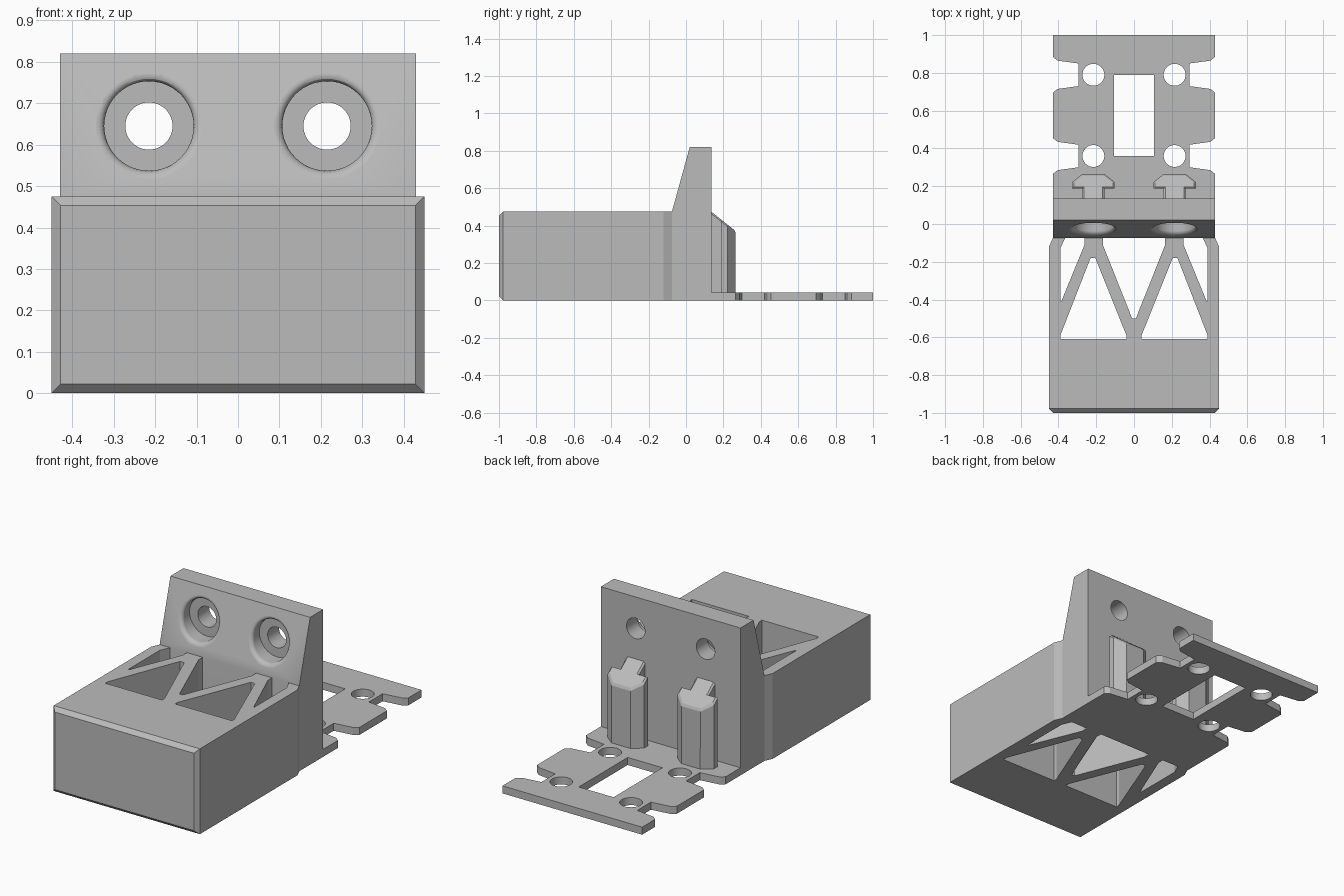
import bpy
import bmesh
import math
from mathutils import Vector

old = bpy.data.objects.get("Cube")
if old:
    bpy.data.objects.remove(old, do_unlink=True)

grey = bpy.data.materials.new("light_grey")
grey.use_nodes = True
COLOUR = (0.5, 0.5, 0.5, 1)
grey.diffuse_color = COLOUR
grey.node_tree.nodes["Principled BSDF"].inputs["Base Color"].default_value = COLOUR

HOLE_X, HOLE_Z = 0.215, 0.645


def finish(bm, name):
    bmesh.ops.recalc_face_normals(bm, faces=bm.faces)
    mesh = bpy.data.meshes.new(name)
    bm.to_mesh(mesh)
    bm.free()
    mesh.materials.append(grey)
    obj = bpy.data.objects.new(name, mesh)
    bpy.context.collection.objects.link(obj)
    return obj


def prism(points, start, end, axis="Z"):
    """Extrude a closed outline along Z, or a (y, z) outline along X."""
    bm = bmesh.new()
    place = (lambda a, b: (a, b, start)) if axis == "Z" else (lambda a, b: (start, a, b))
    face = bm.faces.new([bm.verts.new(place(a, b)) for a, b in points])
    step = Vector((0, 0, end - start)) if axis == "Z" else Vector((end - start, 0, 0))
    out = bmesh.ops.extrude_face_region(bm, geom=[face])
    bmesh.ops.translate(bm, vec=step, verts=[v for v in out["geom"] if isinstance(v, bmesh.types.BMVert)])
    bmesh.ops.recalc_face_normals(bm, faces=bm.faces)
    return bm


def flip(points):
    return [(-x, y) for x, y in reversed(points)]


def circle(cx, cy, r, n=40):
    return [(cx + r * math.cos(i * math.tau / n), cy + r * math.sin(i * math.tau / n)) for i in range(n)]


def cut(obj, cutters):
    """Subtract the cutters, keep the result and delete the cutters."""
    for c in cutters:
        c.hide_render = True
        mod = obj.modifiers.new("cut", "BOOLEAN")
        mod.operation, mod.solver, mod.object = "DIFFERENCE", "EXACT", c
    dg = bpy.context.evaluated_depsgraph_get()
    obj.data = bpy.data.meshes.new_from_object(obj.evaluated_get(dg))
    obj.modifiers.clear()
    for c in cutters:
        bpy.data.objects.remove(c, do_unlink=True)


def smooth(obj):
    bpy.ops.object.select_all(action="DESELECT")
    obj.select_set(True)
    bpy.context.view_layer.objects.active = obj
    bpy.ops.object.shade_smooth_by_angle(angle=math.radians(28))
    obj.modifiers.new("even_shading", "WEIGHTED_NORMAL").keep_sharp = True


# Front block with a chamfered front face
half = [(0.45, -1), (0.45, -0.12), (0.43, -0.075)]
bm = prism(half + flip(half), 0, 0.475)
front = [e for e in bm.edges if all(v.co.y < -0.99 for v in e.verts)]
bmesh.ops.bevel(bm, geom=front, offset=0.022, segments=1, affect="EDGES")
block = finish(bm, "front_block")

# Triangular openings that leave the diagonal struts
big = [(0.39, -0.61), (0.39, -0.59), (0.23, -0.18), (0.205, -0.18), (0.04, -0.59), (0.04, -0.61)]
corner = [(0.39, -0.41), (0.385, -0.41), (0.262, -0.11), (0.262, -0.05), (0.36, -0.05), (0.365, -0.075), (0.39, -0.13)]
middle = [(0.01, -0.5), (0.165, -0.11), (0.165, -0.05)]
outlines = [big, flip(big), corner, flip(corner), middle + flip(middle)]
cut(block, [finish(prism(o, -0.1, 0.6), "opening_cutter") for o in outlines])

# Upright wall with a sloped front
wall = finish(prism([(-0.075, 0), (-0.075, 0.475), (0.02, 0.82), (0.135, 0.82), (0.135, 0)],
                    -0.43, 0.43, "X"), "upright_wall")


def bore_cutter(cx, n=48):
    """Stepped screw hole whose mouth is rounded into the sloped face."""
    slope = lambda z: -0.075 + (z - 0.475) * 0.095 / 0.345
    lip, seat = 0.02, 0.108
    rings = [(seat + lip, lambda z: slope(z) - 0.05)]
    for k in range(5):
        a = k * math.pi / 8
        rings.append((seat + lip * (1 - math.sin(a)), lambda z, a=a: slope(z) + lip * (1 - math.cos(a))))
    rings += [(seat, lambda z: 0.035), (0.057, lambda z: 0.035), (0.057, lambda z: 0.2)]
    bm = bmesh.new()
    loops = []
    for r, depth in rings:
        loops.append([bm.verts.new((x, depth(z), z)) for x, z in circle(cx, HOLE_Z, r, n)])
    for a, b in zip(loops, loops[1:]):
        for i in range(n):
            j = (i + 1) % n
            bm.faces.new((a[i], a[j], b[j], b[i]))
    bm.faces.new(loops[0])
    bm.faces.new(loops[-1])
    return finish(bm, "bore_cutter")


cut(wall, [bore_cutter(s * HOLE_X) for s in (-1, 1)])
smooth(wall)

# Thin rear plate with notched sides, a window and four holes
side = [(0.43, 0.135)]
for y0, y1 in ((0.285, 0.435), (0.715, 0.865)):
    side += [(0.43, y0 - 0.02), (0.405, y0), (0.295, y0 + 0.015),
             (0.295, y1 - 0.015), (0.405, y1), (0.43, y1 + 0.02)]
side.append((0.43, 1))
plate = finish(prism(side + flip(side), 0, 0.042), "rear_plate")
window = [(0.107, 0.36), (0.107, 0.79)]
shapes = [window + flip(window)]
shapes += [circle(s * HOLE_X, y, 0.058) for s in (-1, 1) for y in (0.36, 0.79)]
cut(plate, [finish(prism(o, -0.1, 0.2), "plate_cutter") for o in shapes])
smooth(plate)

# T-shaped rails behind the wall with slanted, chamfered tops
tee = [(0.058, 0.135), (0.058, 0.188), (0.112, 0.188), (0.112, 0.222), (0.058, 0.265)]
for s, name in ((-1, "right_rail"), (1, "left_rail")):
    bm = prism([(x + s * HOLE_X, y) for x, y in tee + flip(tee)], 0.042, 0.475)
    top = [v for v in bm.verts if v.co.z > 0.4]
    for v in top:
        v.co.z = 0.475 - 0.8 * (v.co.y - 0.135)
    rim = [e for e in bm.edges if all(v in top for v in e.verts)
           and not all(v.co.y < 0.14 for v in e.verts)]
    bmesh.ops.bevel(bm, geom=rim, offset=0.009, segments=1, affect="EDGES")
    finish(bm, name)
